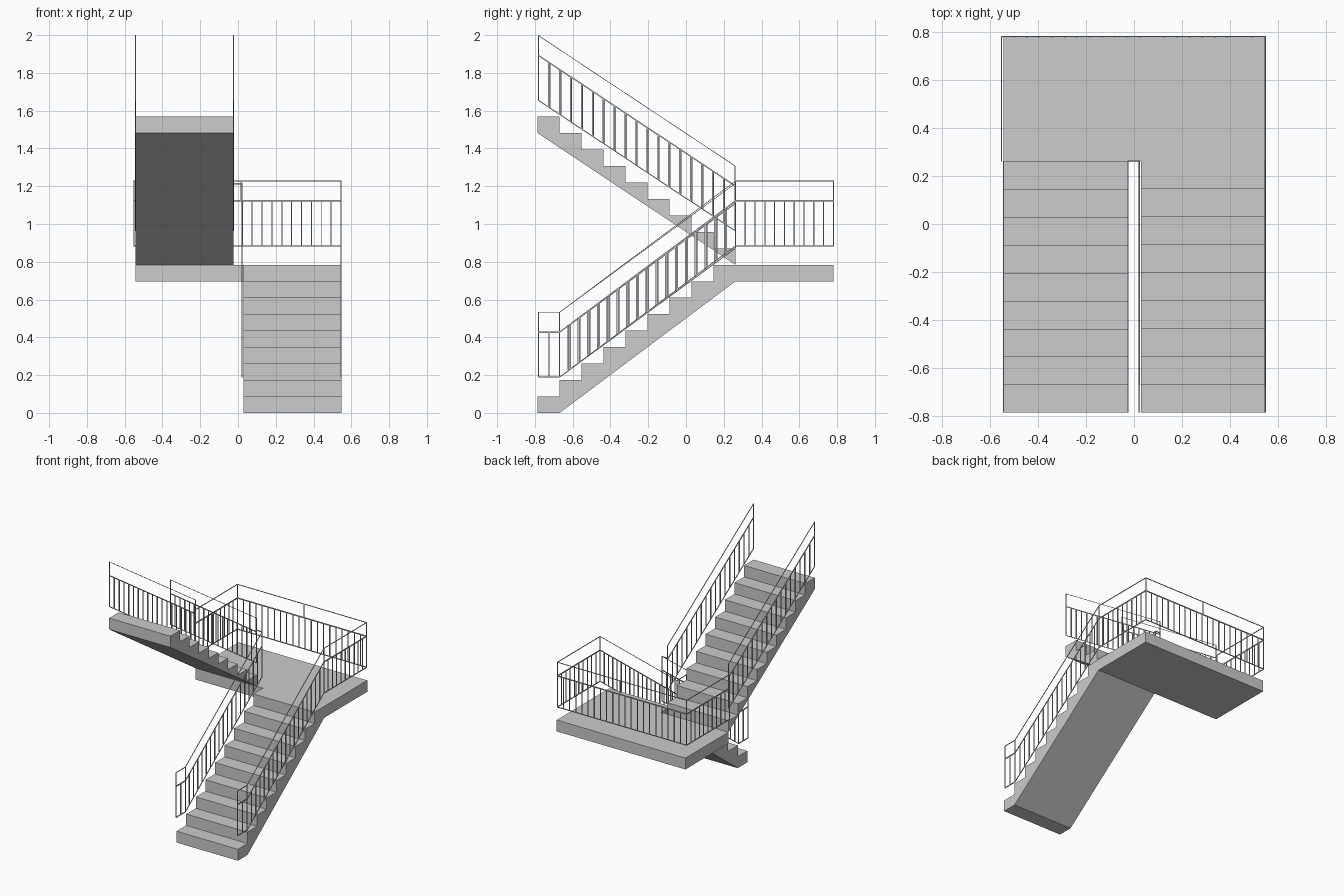
import bpy, bmesh
from mathutils import Vector

cube = bpy.data.objects.get("Cube")
if cube:
    bpy.data.objects.remove(cube, do_unlink=True)

# One pale grey for concrete and railings
GREY = bpy.data.materials.new("pale grey")
GREY.use_nodes = True
GREY.diffuse_color = (0.604, 0.604, 0.604, 1)
GREY.node_tree.nodes["Principled BSDF"].inputs["Base Color"].default_value = GREY.diffuse_color

FRONT, EDGE, BACK = -0.785, 0.262, 0.782   # stair foot, landing edge, landing back
STEPS = 9
RISE, TREAD = 0.0871, (EDGE - FRONT) / STEPS
LANDING = STEPS * RISE                     # landing height
LEFT, RIGHT = 0.549, -0.543                # outer concrete edges
GAP_LEFT, GAP_RIGHT = 0.029, -0.024        # edges of the slot between flights


def finish(name, bm):
    bmesh.ops.recalc_face_normals(bm, faces=bm.faces)
    me = bpy.data.meshes.new(name)
    bm.to_mesh(me)
    bm.free()
    me.materials.append(GREY)
    ob = bpy.data.objects.new(name, me)
    bpy.context.scene.collection.objects.link(ob)


def extrude_profile(name, profile, x0, x1):
    """Side profile of (y, z) points, extruded along x."""
    bm = bmesh.new()
    face = bm.faces.new([bm.verts.new((x0, y, z)) for y, z in profile])
    out = bmesh.ops.extrude_face_region(bm, geom=[face])
    moved = [g for g in out["geom"] if isinstance(g, bmesh.types.BMVert)]
    bmesh.ops.translate(bm, verts=moved, vec=(x1 - x0, 0, 0))
    finish(name, bm)


def stair_edge(y, z, direction):
    """Zigzag of risers and treads."""
    pts = [(y, z)]
    for i in range(STEPS):
        z += RISE
        pts.append((y, z))
        y += direction * TREAD
        pts.append((y, z))
    return pts


# Concrete flights and landing
lower = stair_edge(FRONT, 0, 1)
lower += [(EDGE, LANDING - RISE), (FRONT + TREAD, 0)]
extrude_profile("lower_flight", lower, GAP_LEFT, LEFT)

upper = stair_edge(EDGE, LANDING, -1)
upper.append((FRONT, LANDING + (STEPS - 1) * RISE))
extrude_profile("upper_flight", upper, RIGHT, GAP_RIGHT)

extrude_profile("landing", [(EDGE, LANDING - RISE), (BACK, LANDING - RISE),
                            (BACK, LANDING), (EDGE, LANDING)], RIGHT, LEFT)

# Railings
MID, TOP = 0.238, 0.343    # heights above the bottom rail


def bar(bm, a, b, width, depth):
    """Four-sided bar from a to b, cut plumb at rail ends."""
    a, b = Vector(a), Vector(b)
    run = Vector((b.x - a.x, b.y - a.y, 0))
    if run.length < 1e-4:
        u, v = Vector((width / 2, 0, 0)), Vector((0, depth / 2, 0))
    else:
        u = run.normalized().cross(Vector((0, 0, 1))) * width / 2
        v = Vector((0, 0, depth / 2))
    ends = [[bm.verts.new(p + s * u + t * v)
             for s, t in ((-1, -1), (1, -1), (1, 1), (-1, 1))] for p in (a, b)]
    for ring in ends:
        bm.faces.new(ring)
    for i in range(4):
        j = (i + 1) % 4
        bm.faces.new((ends[0][i], ends[0][j], ends[1][j], ends[1][i]))


def railing(name, path, counts, shift=0.0):
    """Three rails with balusters along the bottom-rail path."""
    bm = bmesh.new()
    up = Vector((0, 0, 1))
    path = [Vector(p) for p in path]
    for a, b, n in zip(path, path[1:], counts):
        for h, d in ((0, 0.006), (MID, 0.008), (TOP, 0.004)):
            bar(bm, a + up * h, b + up * h, 0.005, d)
        # balusters on sloping runs may be staggered
        slope = a.z != b.z
        offset = Vector((0, shift if slope else 0, 0))
        for i in range(1, n):
            p = a.lerp(b, i / n) + offset
            bar(bm, p, p + up * MID, 0.005, 0.008 if slope else 0.006)
    for p in path:
        bar(bm, p, p + up * TOP, 0.005, 0.005)
    finish(name, bm)


LOW, DECK = 0.19, 0.884
START, BEND = FRONT + 0.003, FRONT + TREAD
OUT, INNER = 0.545, 0.022
REAR = BACK - 0.002

railing("lower_outer_railing",
        [(OUT, START, LOW), (OUT, BEND, LOW), (OUT, EDGE, DECK)], [2, 18], 0.003)
railing("lower_inner_railing",
        [(INNER, START, LOW), (INNER, BEND, LOW), (INNER, EDGE, DECK - 0.012)],
        [2, 18], -0.006)
railing("landing_railing",
        [(OUT, EDGE, DECK), (OUT, REAR, DECK), (-OUT - 0.006, REAR, DECK),
         (-OUT - 0.006, EDGE, DECK)], [10, 21, 10])

for name, x, shift in (("upper_outer_railing", -OUT + 0.002, 0.002),
                       ("upper_inner_railing", -INNER - 0.003, -0.002)):
    railing(name, [(x, EDGE - 0.003, 0.965), (x, START, 1.655)], [18], shift)

# Short pieces: link between the inner rails and stub post behind
bm = bmesh.new()
LINK = DECK + TOP - 0.014
bar(bm, (-INNER - 0.003, EDGE, LINK), (INNER, EDGE, LINK), 0.006, 0.006)
finish("inner_rail_link", bm)
bm = bmesh.new()
bar(bm, (0.015, REAR, DECK + MID), (0.015, REAR, DECK + TOP), 0.005, 0.005)
finish("rear_stub_post", bm)
